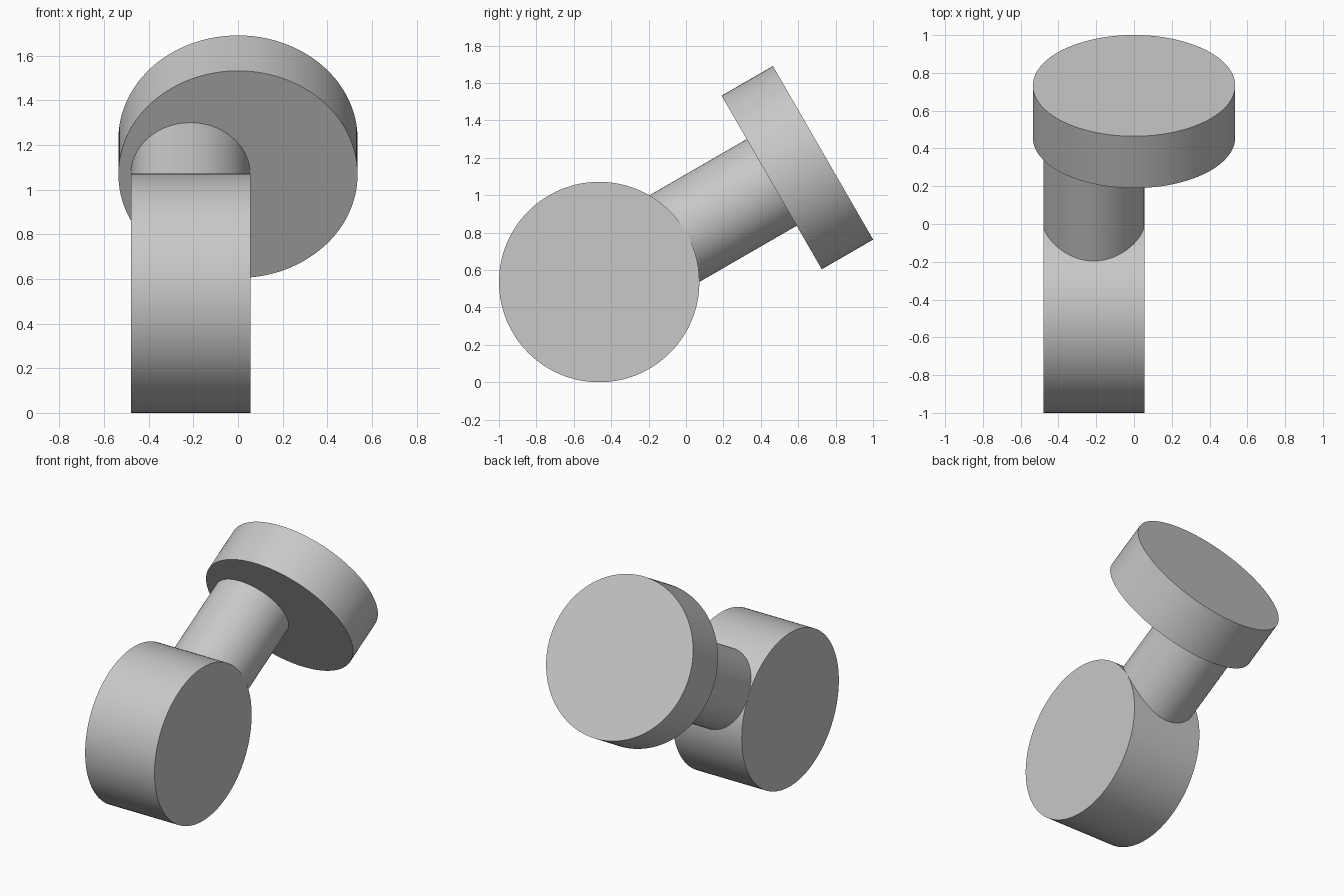
import bpy
from math import radians
from mathutils import Vector, Matrix

if "Cube" in bpy.data.objects:
    bpy.data.objects.remove(bpy.data.objects["Cube"], do_unlink=True)

grey = bpy.data.materials.new("light_grey")
grey.use_nodes = True
colour = (0.58, 0.58, 0.58, 1)
grey.diffuse_color = colour
grey.node_tree.nodes["Principled BSDF"].inputs["Base Color"].default_value = colour

R = 0.5357           # radius of wheel and head
HALF = R / 2         # shaft radius and half the wheel width
LENGTH = 1.065       # wheel centre to underside of head
THICK = 0.317        # head thickness


def cylinder(name, radius, start, end):
    """Smooth-sided, flat-capped cylinder between two points."""
    axis = end - start
    bpy.ops.mesh.primitive_cylinder_add(vertices=128, radius=radius, depth=axis.length)
    obj = bpy.context.object
    obj.name = name
    turn = axis.to_track_quat('Z', 'Y').to_matrix().to_4x4()
    obj.matrix_world = Matrix.Translation((start + end) / 2) @ turn
    obj.data.materials.append(grey)
    bpy.ops.object.shade_smooth_by_angle(angle=radians(30))
    return obj


hub = Vector((HALF - 0.48, R - 1, R)) - Vector((HALF, 0, 0))
hub.x = -0.2125
side = Vector((HALF, 0, 0))
up = Matrix.Rotation(radians(30), 3, 'X') @ Vector((0, 1, 0))

# Upright wheel lying across x
cylinder("wheel", R, hub - side, hub + side)

# Slanted shaft, rooted inside the wheel and the head
cylinder("shaft", HALF - 0.0005, hub + up * 0.3, hub + up * (LENGTH + 0.02))

# Round head, centred on x and offset from the shaft
head_base = hub + up * LENGTH
head_base.x = 0
cylinder("head", R, head_base, head_base + up * THICK)
